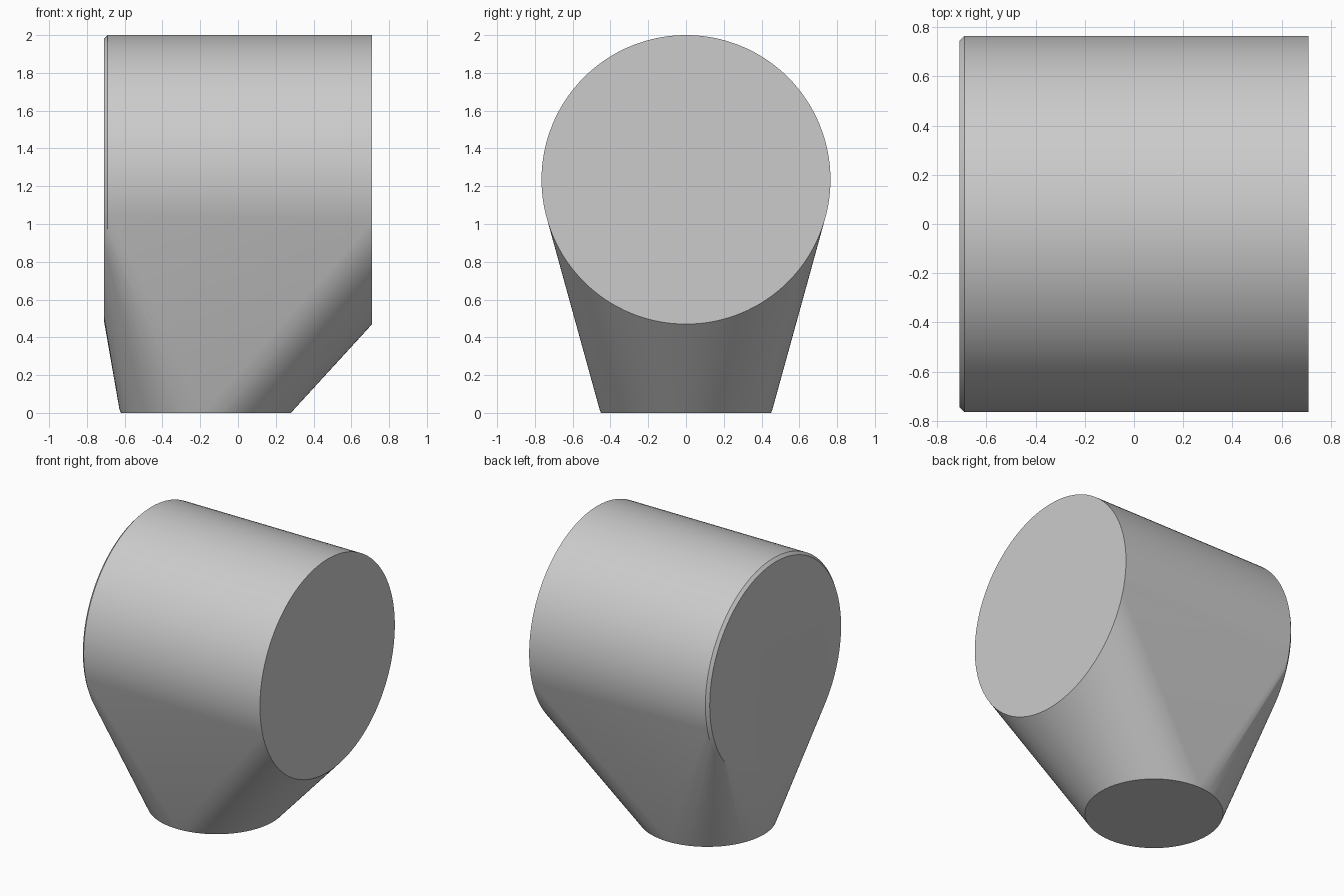
import bpy, bmesh, math

cube = bpy.data.objects.get("Cube")
if cube:
    bpy.data.objects.remove(cube)

grey = bpy.data.materials.new("plain grey")
grey.use_nodes = True
color = (0.6, 0.6, 0.6, 1)
grey.diffuse_color = color
grey.node_tree.nodes["Principled BSDF"].inputs["Base Color"].default_value = color

SIDES = 128
bm = bmesh.new()


def ring(center, radius, axis):
    """Add a ring of points around the x or z axis."""
    cx, cy, cz = center
    for i in range(SIDES):
        a = math.tau * i / SIDES
        u, v = radius * math.cos(a), radius * math.sin(a)
        bm.verts.new((cx, cy + u, cz + v) if axis == "x" else (cx + u, cy + v, cz))


# Horizontal drum, chamfered at its right end
ring((0.71, 0, 1.235), 0.765, "x")
ring((-0.69, 0, 1.235), 0.765, "x")
ring((-0.71, 0, 1.235), 0.745, "x")

# Round foot with a small chamfer
ring((-0.17, 0, 0.02), 0.458, "z")
ring((-0.17, 0, 0), 0.45, "z")

# Skin stretched from the drum down to the foot
hull = bmesh.ops.convex_hull(bm, input=bm.verts)
loose = {v for v in hull["geom_interior"] + hull["geom_unused"]
         if isinstance(v, bmesh.types.BMVert) and not v.link_faces}
bmesh.ops.delete(bm, geom=list(loose), context="VERTS")
bmesh.ops.dissolve_limit(bm, angle_limit=math.radians(0.2),
                         verts=bm.verts, edges=bm.edges)
bmesh.ops.recalc_face_normals(bm, faces=bm.faces)

mesh = bpy.data.meshes.new("drum_body")
bm.to_mesh(mesh)
bm.free()
mesh.materials.append(grey)
body = bpy.data.objects.new("drum_body", mesh)
bpy.context.collection.objects.link(body)
bpy.context.view_layer.objects.active = body
body.select_set(True)
bpy.ops.object.shade_smooth_by_angle(angle=math.radians(30))
